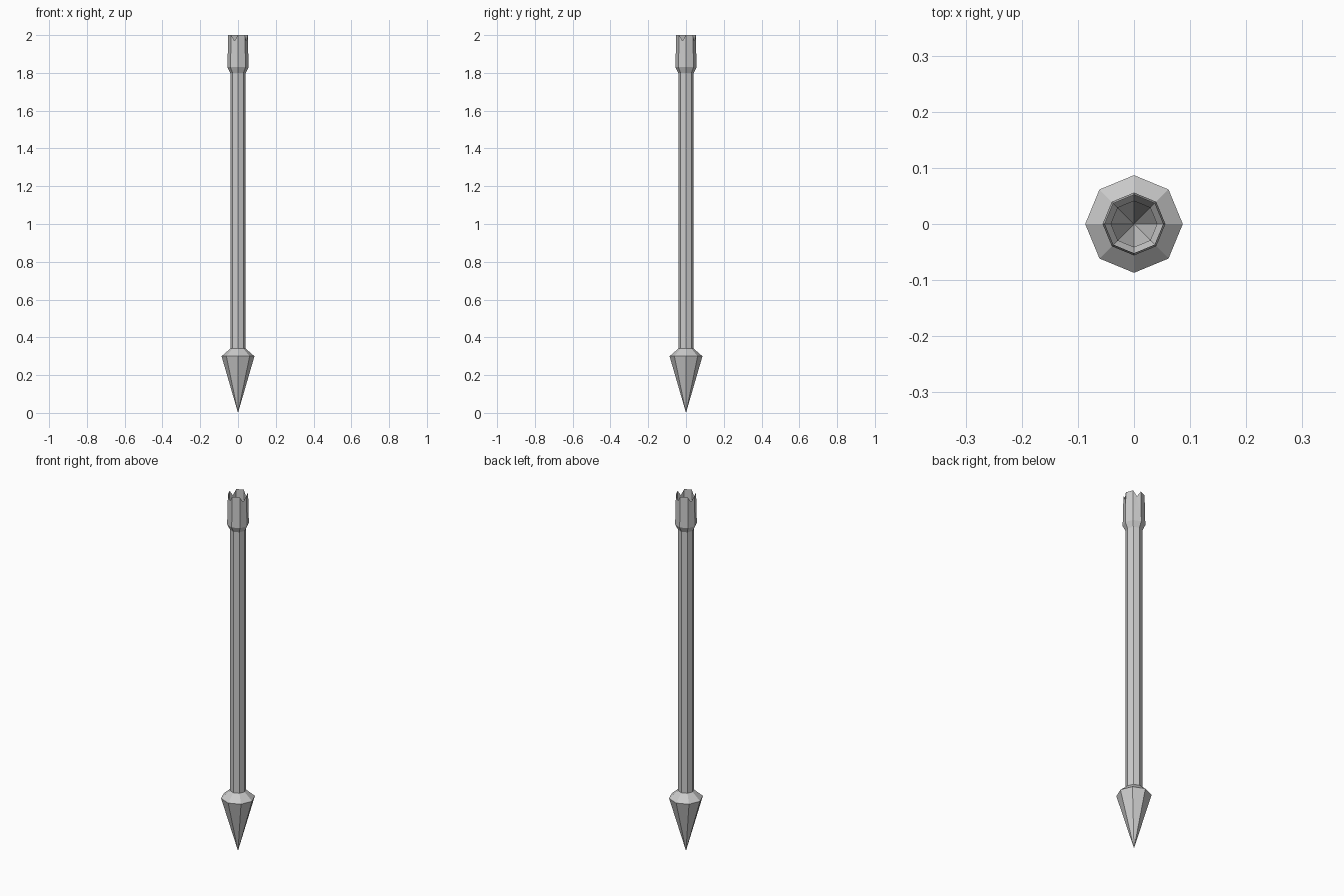
import bpy, bmesh
from math import cos, sin, pi

if "Cube" in bpy.data.objects:
    bpy.data.objects.remove(bpy.data.objects["Cube"])

SIDES = 8


def ring(bm, r, z):
    return [bm.verts.new((r * cos(2 * pi * i / SIDES), r * sin(2 * pi * i / SIDES), z))
            for i in range(SIDES)]


def bridge(bm, a, b):
    for i in range(SIDES):
        j = (i + 1) % SIDES
        bm.faces.new((a[i], a[j], b[j], b[i]))


def finish(bm, name):
    mesh = bpy.data.meshes.new(name)
    bm.to_mesh(mesh)
    bm.free()
    obj = bpy.data.objects.new(name, mesh)
    bpy.context.collection.objects.link(obj)


# Pointed head with a sloping shoulder, open towards the hollow shaft
bm = bmesh.new()
tip = bm.verts.new((0, 0, 0))
wide = ring(bm, 0.087, 0.30)
for i in range(SIDES):
    bm.faces.new((tip, wide[(i + 1) % SIDES], wide[i]))
bridge(bm, wide, ring(bm, 0.041, 0.34))
finish(bm, "pointed_head")

# Hollow shaft
bm = bmesh.new()
bridge(bm, ring(bm, 0.041, 0.34), ring(bm, 0.041, 1.80))
finish(bm, "shaft")

# Open socket: flared collar, tapering wall, V notch in every second side
bm = bmesh.new()
collar = ring(bm, 0.056, 1.83)
bridge(bm, ring(bm, 0.041, 1.80), collar)
rim = ring(bm, 0.052, 2.0)
for i in range(SIDES):
    j = (i + 1) % SIDES
    if i % 2:
        mid = (rim[i].co + rim[j].co) / 2
        notch = bm.verts.new((mid.x, mid.y, 1.97))
        bm.faces.new((collar[i], notch, rim[i]))
        bm.faces.new((collar[i], collar[j], notch))
        bm.faces.new((collar[j], rim[j], notch))
    else:
        bm.faces.new((collar[i], collar[j], rim[j], rim[i]))
finish(bm, "notched_socket")
